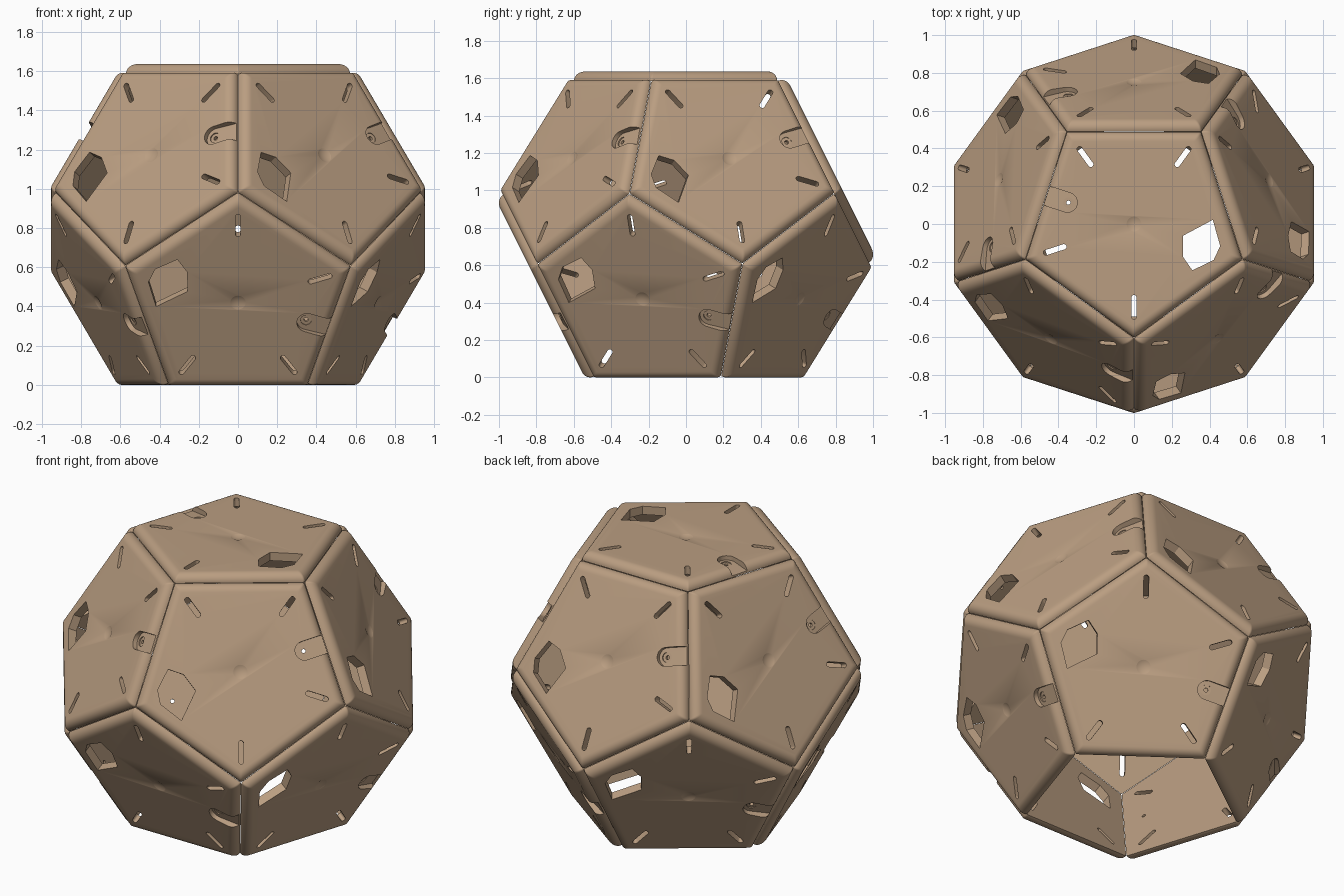
import bpy, bmesh
from math import sin, cos, pi, radians, sqrt
from mathutils import Matrix, Vector

if "Cube" in bpy.data.objects:
    bpy.data.objects.remove(bpy.data.objects["Cube"])

R = 0.977                      # distance of the waist corners from the axis
PHI = (1 + sqrt(5)) / 2
INR = R * PHI / 2              # centre to face plane
FACE_R = R / PHI               # pentagon corner radius
APO = FACE_R * cos(pi / 5)     # pentagon centre to edge
T = 0.05                       # panel thickness
Z0 = 0.005


def loft(bm, rings):
    """Closed solid through a stack of equal-length point rings."""
    vs = [[bm.verts.new(p) for p in ring] for ring in rings]
    n = len(vs[0])
    bm.faces.new(vs[0][::-1])
    bm.faces.new(vs[-1])
    for a, b in zip(vs, vs[1:]):
        for i in range(n):
            j = (i + 1) % n
            bm.faces.new((a[i], a[j], b[j], b[i]))


def prism(bm, pts, z0, z1):
    loft(bm, [[(x, y, z) for x, y in pts] for z in (z0, z1)])


def circle(cx, cy, r, n=24):
    return [(cx + r * cos(2 * pi * i / n), cy + r * sin(2 * pi * i / n)) for i in range(n)]


def slot(r0, r1, w, ang, n=8):
    """Rounded slot lying along the direction ang."""
    pts = [(r1 + w * cos(a), w * sin(a)) for a in (-pi / 2 + pi * i / n for i in range(n + 1))]
    pts += [(r0 - w * cos(a), -w * sin(a)) for a in (-pi / 2 + pi * i / n for i in range(n + 1))]
    c, s = cos(ang), sin(ang)
    return [(x * c - y * s, x * s + y * c) for x, y in pts]


def make_object(name, bm):
    bmesh.ops.recalc_face_normals(bm, faces=bm.faces)
    me = bpy.data.meshes.new(name)
    bm.to_mesh(me)
    bm.free()
    ob = bpy.data.objects.new(name, me)
    bpy.context.collection.objects.link(ob)
    return ob


# Blank panel: pentagon plate with a rounded outer edge
outline = []
CR = 0.012
for k in range(5):
    a = radians(72 * k)
    c = FACE_R - CR / cos(pi / 5)
    for i in range(4):
        b = a + radians(-36 + 24 * i)
        outline.append((c * cos(a) + CR * cos(b), c * sin(a) + CR * sin(b)))
rings = []
for i in range(9):
    th = pi / 2 * i / 8
    s = 1 - (0.001 + 0.05 * (1 - cos(th))) / APO
    rings.append([(x * s, y * s, T * sin(th)) for x, y in outline])
bm = bmesh.new()
loft(bm, rings)
blank = make_object("panel_blank", bm)

# Openings through the panel: window, four corner slots, latch hole
bm = bmesh.new()
prism(bm, [(.265, .02), (.39, .15), (.47, .03), (.46, -.05), (.37, -.138), (.30, -.085)][::-1], -.1, .1)
for k in range(1, 5):
    prism(bm, slot(.39, .49, .014, radians(72 * k)), -.1, .1)
prism(bm, circle(-.365, 0, .011, 16), -.1, .1)
openings = make_object("cutter_openings", bm)

# Latch recess (floor sloping down to the edge) and shallow centre dimple
bm = bmesh.new()
plan = slot(.37, .58, .052, pi, 12)
floor = [(x, y, .024 - .10 * max(0, -x - .37)) for x, y in plan]
loft(bm, [floor, [(x, y, .1) for x, y in plan]])
bmesh.ops.create_uvsphere(bm, u_segments=32, v_segments=48, radius=.1,
                          matrix=Matrix.Translation((0, 0, T + .0917)))
recess = make_object("cutter_recess", bm)

# Countersink round the latch hole
bm = bmesh.new()
prism(bm, circle(-.365, 0, .028), .017, .04)
countersink = make_object("cutter_countersink", bm)

for cutter in (openings, recess, countersink):
    cutter.hide_render = True
    m = blank.modifiers.new(cutter.name, 'BOOLEAN')
    m.operation = 'DIFFERENCE'
    m.solver = 'EXACT'
    m.object = cutter

dg = bpy.context.evaluated_depsgraph_get()
panel_mesh = bpy.data.meshes.new_from_object(blank.evaluated_get(dg))
panel_mesh.name = "panel"
for ob in (blank, openings, recess, countersink):
    bpy.data.objects.remove(ob)

tan = bpy.data.materials.new("tan")
tan.diffuse_color = (.49, .34, .22, 1)
tan.use_nodes = True
tan.node_tree.nodes["Principled BSDF"].inputs["Base Color"].default_value = tan.diffuse_color
panel_mesh.materials.clear()
panel_mesh.materials.append(tan)


def place(name, u, n, turn):
    """Put a panel on the face with normal n, window turned by the given angle."""
    v = n.cross(u)
    rot = Matrix((u, v, n)).transposed().to_4x4()
    ob = bpy.data.objects.new(name, panel_mesh)
    bpy.context.collection.objects.link(ob)
    centre = Vector((0, 0, Z0 + INR)) + n * INR
    ob.matrix_world = Matrix.Translation(centre) @ rot @ Matrix.Rotation(radians(turn), 4, 'Z')
    return ob


# Eleven panels: top, upper ring, lower ring; the underside stays open
top = place("top_panel", Vector((1, 0, 0)), Vector((0, 0, 1)), -18)
h, k = 2 / sqrt(5), 1 / sqrt(5)
for name, start, z, turn in (("lower_panel", -90, -k, 162), ("upper_panel", -54, k, 198)):
    for i in range(5):
        a = radians(start + 72 * i)
        place(f"{name}_{i + 1}", Vector((-sin(a), cos(a), 0)),
              Vector((h * cos(a), h * sin(a), z)), turn)

bpy.ops.object.select_all(action='DESELECT')
top.select_set(True)
bpy.context.view_layer.objects.active = top
bpy.ops.object.shade_smooth_by_angle(angle=radians(30))
